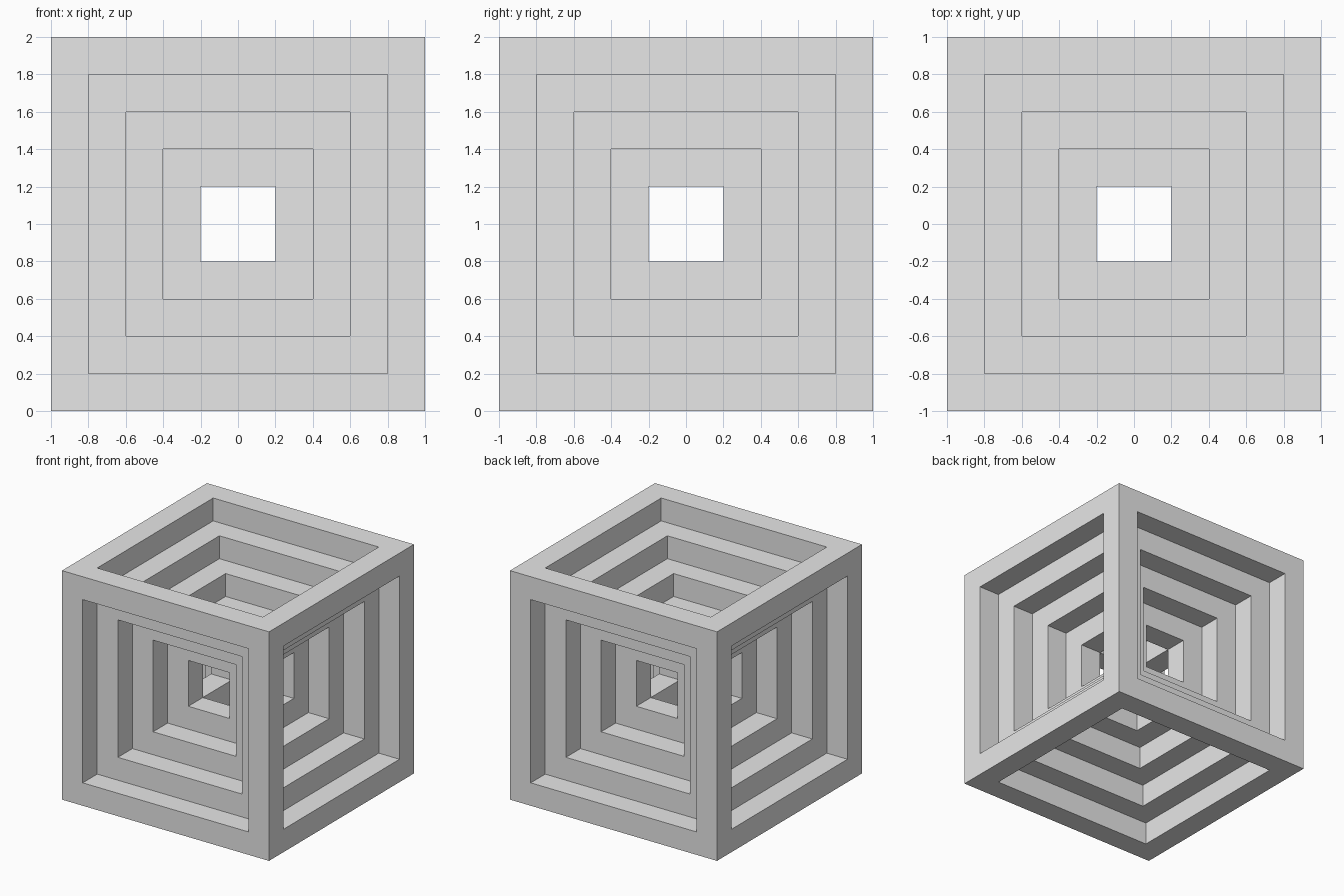
import bpy
import bmesh

BAR = 0.2          # thickness of every bar and step between frames
CENTRE_Z = 1.0

default = bpy.data.objects.get("Cube")
if default:
    bpy.data.objects.remove(default, do_unlink=True)

# Single plain grey
grey = bpy.data.materials.new("light grey")
grey.use_nodes = True
colour = (0.8, 0.8, 0.8, 1.0)
grey.diffuse_color = colour
grey.node_tree.nodes["Principled BSDF"].inputs["Base Color"].default_value = colour


def cube_frame(name, half):
    """Open cube frame: twelve square bars around six square windows."""
    bm = bmesh.new()
    bmesh.ops.create_cube(bm, size=2 * half)
    # Inset a window in each side, then push it in to form the window walls
    windows = list(bm.faces)
    bmesh.ops.inset_individual(bm, faces=windows, thickness=BAR, use_even_offset=True)
    for window in windows:
        normal = window.normal.copy()
        pushed = bmesh.ops.extrude_discrete_faces(bm, faces=[window])["faces"][0]
        bmesh.ops.translate(bm, verts=pushed.verts, vec=-normal * BAR)
        bmesh.ops.delete(bm, geom=[pushed], context='FACES_ONLY')
    bmesh.ops.remove_doubles(bm, verts=bm.verts, dist=0.001)
    bmesh.ops.recalc_face_normals(bm, faces=bm.faces)

    mesh = bpy.data.meshes.new(name)
    bm.to_mesh(mesh)
    bm.free()
    mesh.materials.append(grey)
    frame = bpy.data.objects.new(name, mesh)
    frame.location.z = CENTRE_Z
    bpy.context.collection.objects.link(frame)


# Nested frames, each fitting inside the windows of the one around it
names = ("outer_frame", "second_frame", "third_frame", "inner_frame")
for level, name in enumerate(names):
    cube_frame(name, 1.0 - level * BAR)
